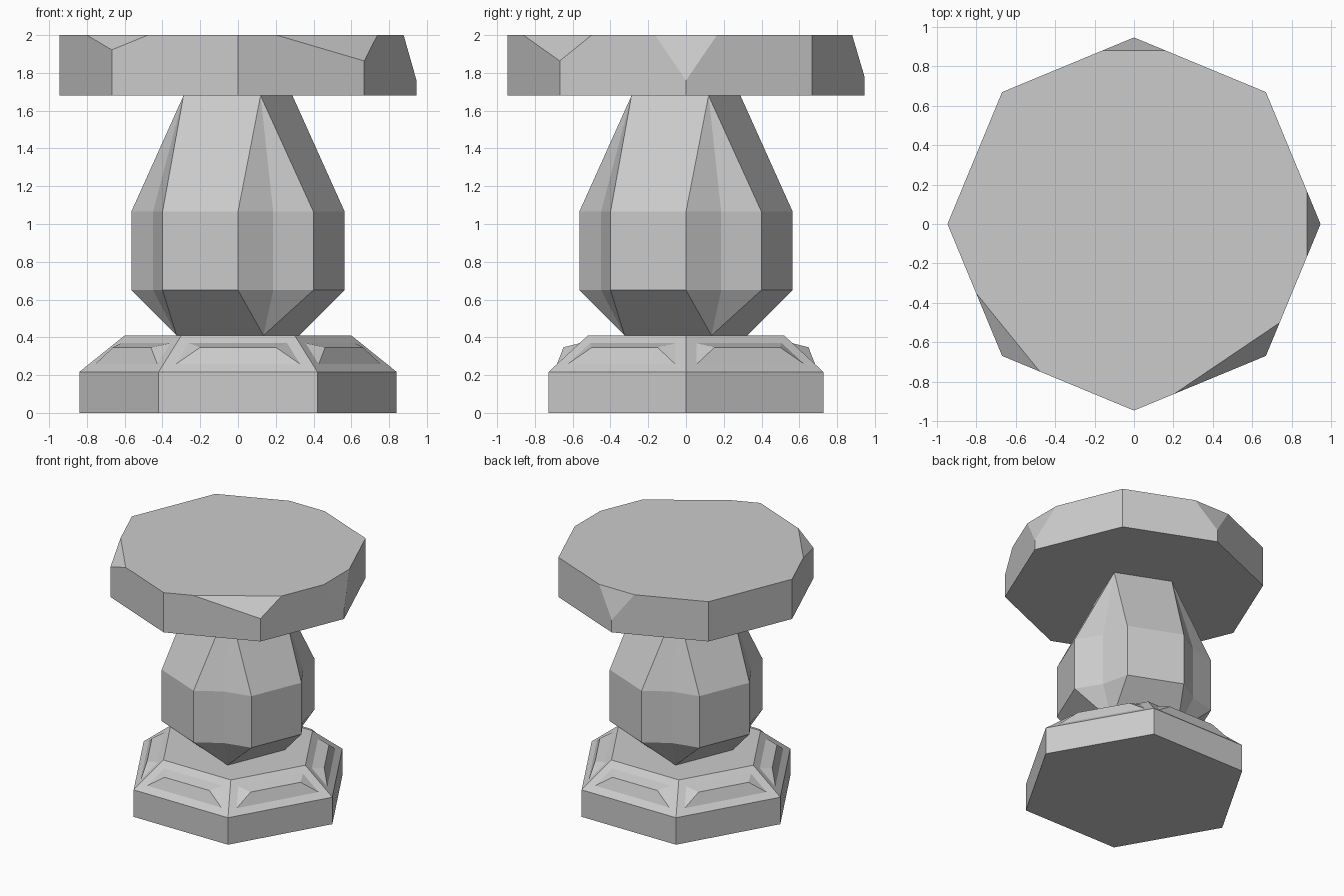
import bpy, bmesh
from math import cos, sin, radians
from mathutils import Vector

if "Cube" in bpy.data.objects:
    bpy.data.objects.remove(bpy.data.objects["Cube"])


def polar(r, deg, z):
    return Vector((r * cos(radians(deg)), r * sin(radians(deg)), z))


def finish(bm, name):
    bmesh.ops.recalc_face_normals(bm, faces=bm.faces)
    mesh = bpy.data.meshes.new(name)
    bm.to_mesh(mesh)
    bm.free()
    obj = bpy.data.objects.new(name, mesh)
    bpy.context.collection.objects.link(obj)
    return obj


def stacked_polygon(sides, profile):
    """Closed prism through (radius, z) rings; returns bmesh and side faces per level."""
    bm = bmesh.new()
    rings = [[bm.verts.new(polar(r, 360 * i / sides, z)) for i in range(sides)]
             for r, z in profile]
    levels = []
    for a, b in zip(rings, rings[1:]):
        levels.append([bm.faces.new((a[i], a[(i + 1) % sides], b[(i + 1) % sides], b[i]))
                       for i in range(sides)])
    bm.faces.new(rings[0][::-1])
    bm.faces.new(rings[-1])
    return bm, levels


# Hexagonal base with a raised wedge on every sloping face
bm, levels = stacked_polygon(6, [(0.84, 0), (0.84, 0.217), (0.60, 0.41)])
bmesh.ops.recalc_face_normals(bm, faces=bm.faces)
slopes = levels[1]
bmesh.ops.inset_individual(bm, faces=slopes, thickness=0.06, use_even_offset=True)
for f in slopes:
    n = f.normal
    out = Vector((n.x, n.y, 0)).normalized()
    side = Vector((-out.y, out.x, 0))
    vs = sorted(f.verts, key=lambda v: v.co.z)
    b0, b1 = sorted(vs[:2], key=lambda v: v.co.dot(side))
    t0, t1 = sorted(vs[2:], key=lambda v: v.co.dot(side))
    lip = out * 0.085 - Vector((0, 0, 0.022))
    n0 = bm.verts.new(t0.co + lip + side * 0.06)
    n1 = bm.verts.new(t1.co + lip - side * 0.06)
    bmesh.ops.delete(bm, geom=[f], context='FACES_ONLY')
    for vv in ((b0, b1, n1, n0), (n0, n1, t1, t0), (b0, n0, t0), (b1, t1, n1)):
        bm.faces.new(vv)
finish(bm, "base")

# Bulbous stem: notched octagon belly tapering to a square at both ends
bm = bmesh.new()


def belly_ring(z):
    return [bm.verts.new(polar(r, 90 * k + a, z)) for k in range(4)
            for r, a in ((0.565, 0), (0.487, 22.5), (0.565, 45))]


def square_ring(r, z):
    return [bm.verts.new(polar(r, 90 * k + 22.5, z)) for k in range(4)]


low, high = belly_ring(0.65), belly_ring(1.065)
for i in range(12):
    j = (i + 1) % 12
    bm.faces.new((low[i], low[j], high[j], high[i]))
for belly, end in ((low, square_ring(0.352, 0.41)), (high, square_ring(0.312, 1.68))):
    for k in range(4):
        c, i = end[k], 3 * k
        bm.faces.new((belly[i], belly[i + 1], c))
        bm.faces.new((belly[i + 1], belly[i + 2], c))
        bm.faces.new((belly[i + 2], belly[(i + 3) % 12], end[(k + 1) % 4], c))
finish(bm, "stem")

# Octagonal top slab with four chipped corners (apex, then two points on the rim)
bm, _ = stacked_polygon(8, [(0.945, 1.68), (0.945, 2.0)])
chips = [
    ((-0.67, -0.67, 1.92), (-0.80, -0.35), (-0.475, -0.75)),
    ((0.67, -0.67, 1.86), (0.738, -0.50), (0.20, -0.863)),
    ((0.945, 0, 1.76), (0.877, -0.165), (0.877, 0.165)),
    ((0, 0.945, 1.78), (-0.165, 0.88), (0.165, 0.88)),
]
for apex, p, q in chips:
    a, p, q = Vector(apex), Vector((*p, 2.0)), Vector((*q, 2.0))
    n = (p - a).cross(q - a).normalized()
    if n.z < 0:
        n = -n
    bmesh.ops.bisect_plane(bm, geom=bm.verts[:] + bm.edges[:] + bm.faces[:],
                           plane_co=a, plane_no=n, clear_outer=True)
    bmesh.ops.holes_fill(bm, edges=[e for e in bm.edges if e.is_boundary], sides=0)
finish(bm, "top_slab")
